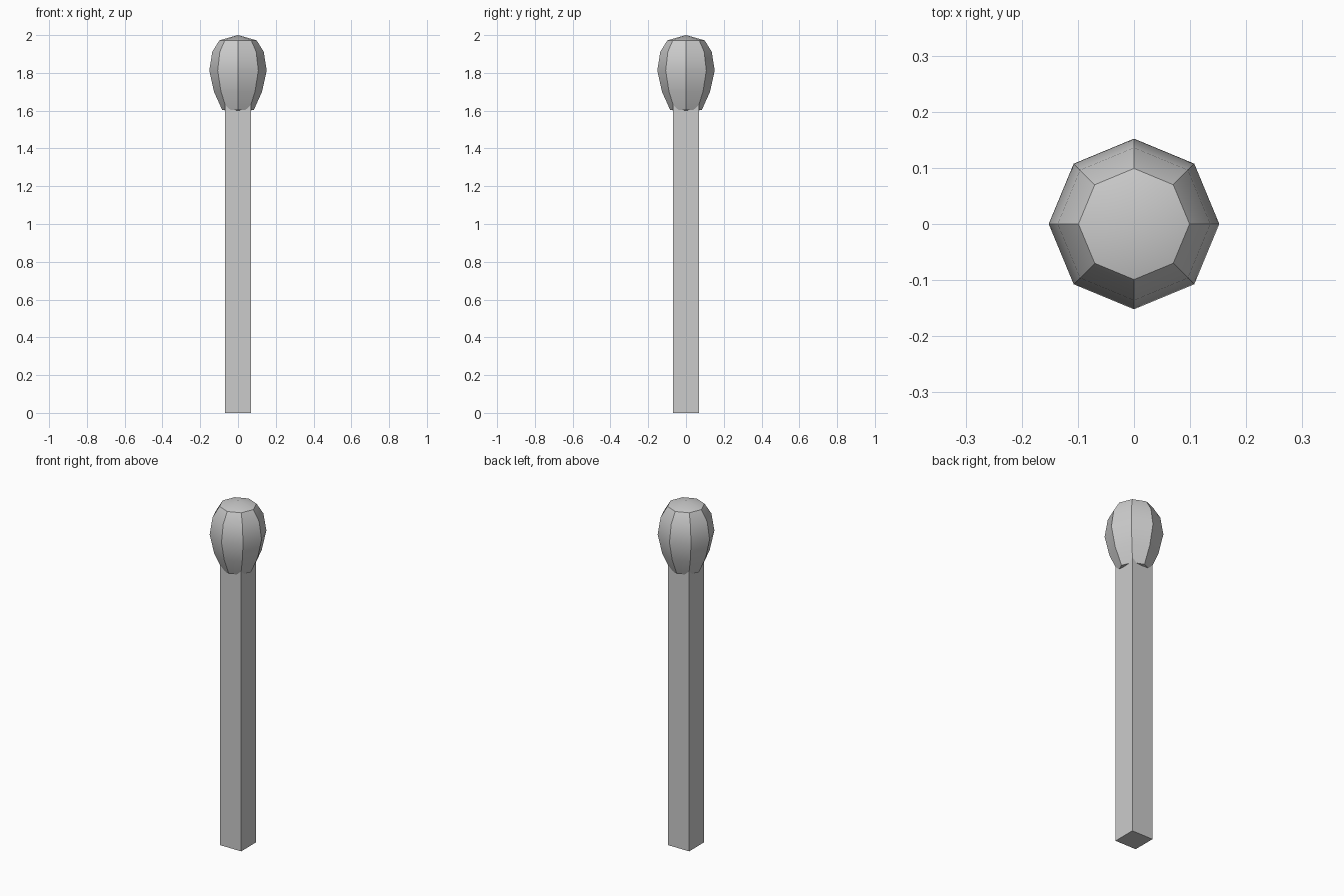
import bpy, bmesh, math

if "Cube" in bpy.data.objects:
    bpy.data.objects.remove(bpy.data.objects["Cube"])

def add_object(name, bm):
    bmesh.ops.recalc_face_normals(bm, faces=bm.faces)
    mesh = bpy.data.meshes.new(name)
    bm.to_mesh(mesh)
    bm.free()
    obj = bpy.data.objects.new(name, mesh)
    bpy.context.collection.objects.link(obj)
    return obj

# Square wooden stick, its top buried in the head
STICK_W, STICK_H = 0.135, 1.7
bm = bmesh.new()
bmesh.ops.create_cube(bm, size=1)
for v in bm.verts:
    v.co = (v.co.x * STICK_W, v.co.y * STICK_W, (v.co.z + 0.5) * STICK_H)
add_object("stick", bm)

# Eight-sided bulb head, profile (radius, z) spun around the stick axis
SIDES = 8
profile = [(0, 1.592), (0.084, 1.604), (0.127, 1.70), (0.152, 1.812),
           (0.136, 1.912), (0.099, 1.972), (0, 2.0)]
bm = bmesh.new()
verts = [bm.verts.new((r, 0, z)) for r, z in profile]
edges = [bm.edges.new(pair) for pair in zip(verts, verts[1:])]
bmesh.ops.spin(bm, geom=verts + edges, cent=(0, 0, 0), axis=(0, 0, 1),
               angle=math.tau, steps=SIDES)
bmesh.ops.remove_doubles(bm, verts=bm.verts, dist=0.0005)
head = add_object("match_head", bm)

# Smooth along the bulb, sharp between its sides
bpy.context.view_layer.objects.active = head
head.select_set(True)
bpy.ops.object.shade_smooth_by_angle(angle=math.radians(30))
